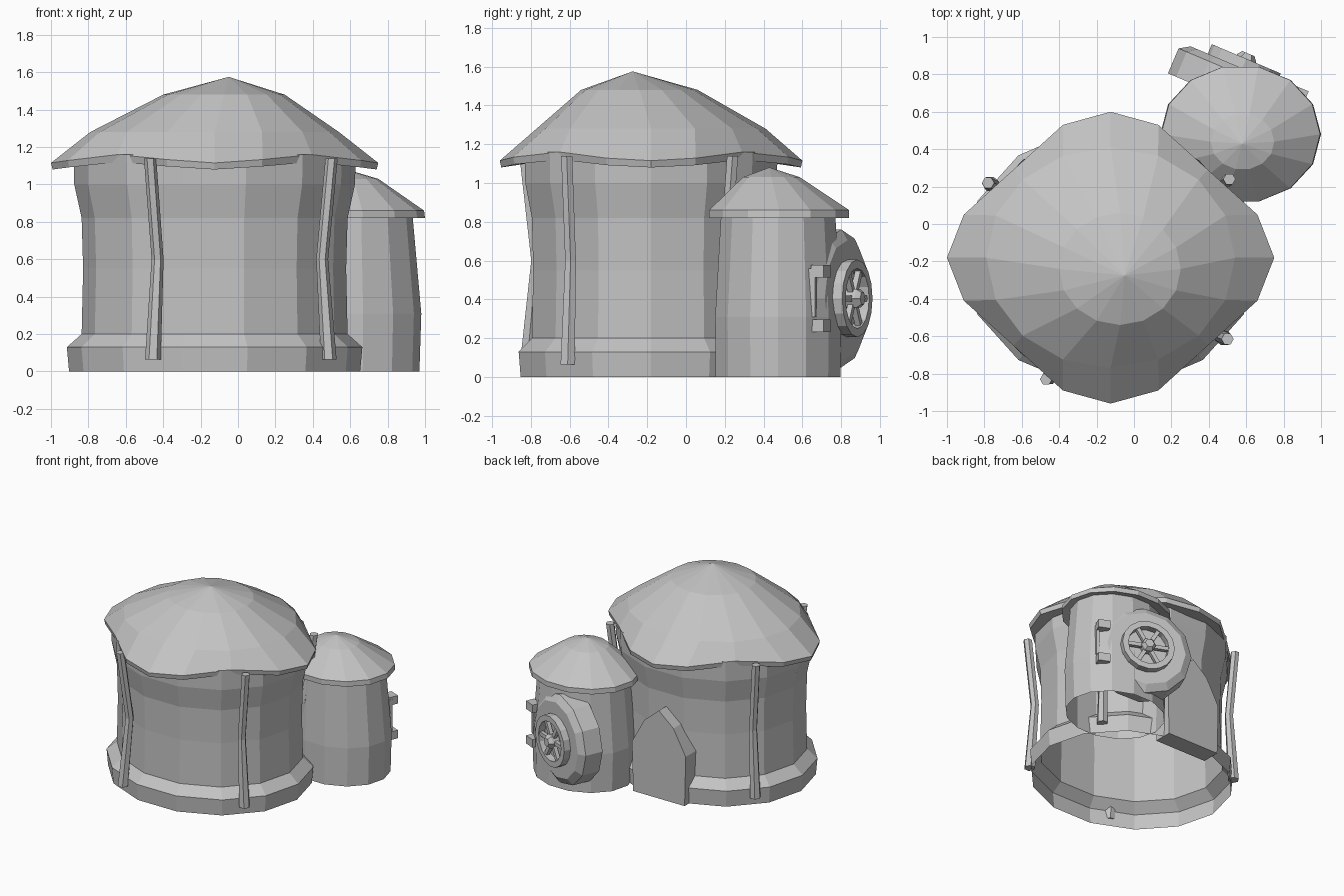
import bpy, bmesh
from math import sin, cos, pi, atan2
from mathutils import Matrix, Vector

cube = bpy.data.objects.get("Cube")
if cube:
    bpy.data.objects.remove(cube)

stone = bpy.data.materials.new("plain grey")
stone.use_nodes = True
grey = (0.55, 0.55, 0.55, 1)
stone.diffuse_color = grey
stone.node_tree.nodes["Principled BSDF"].inputs["Base Color"].default_value = grey


def finish(name, bm, matrix=None):
    bmesh.ops.recalc_face_normals(bm, faces=bm.faces)
    mesh = bpy.data.meshes.new(name)
    bm.to_mesh(mesh)
    bm.free()
    mesh.materials.append(stone)
    ob = bpy.data.objects.new(name, mesh)
    bpy.context.collection.objects.link(ob)
    if matrix is not None:
        ob.matrix_world = matrix
    return ob


def loft(name, rings, caps=(False, False), closed=False, matrix=None):
    """Skin a list of point rings; a single-point ring becomes an apex."""
    bm = bmesh.new()
    loops = [[bm.verts.new(p) for p in ring] for ring in rings]
    pairs = list(zip(loops, loops[1:]))
    if closed:
        pairs.append((loops[-1], loops[0]))
    for a, b in pairs:
        n = len(a)
        for i in range(n):
            j = (i + 1) % n
            if len(b) == 1:
                bm.faces.new((a[i], a[j], b[0]))
            else:
                bm.faces.new((a[i], a[j], b[j], b[i]))
    if caps[0]:
        bm.faces.new(loops[0])
    if caps[1]:
        bm.faces.new(loops[-1])
    return finish(name, bm, matrix)


def oval(cx, cy, rx, ry, z, n=14):
    return [(cx + rx * cos(2 * pi * i / n), cy + ry * sin(2 * pi * i / n), z)
            for i in range(n)]


def box(name, size, matrix):
    bm = bmesh.new()
    bmesh.ops.create_cube(bm, size=1, matrix=Matrix.Diagonal((*size, 1)))
    return finish(name, bm, matrix)


# Main tower wall: open shell with a flared foot
MX, MY = -0.125, -0.18
profile = [(0.985, 0), (1, 0.13), (0.9, 0.2), (0.89, 0.55), (0.9, 0.82), (0.95, 1.0), (0.955, 1.16)]
loft("main_wall", [oval(MX, MY, 0.79 * s, 0.7 * s, z) for s, z in profile])

# Main roof: squarish rim raised at the four corners, off-centre tip
quarter = [(0.875, 0), (0.785, 0.23), (0.52, 0.47), (0.255, 0.71)]
rim = quarter + [(0, 0.78)] + [(-x, y) for x, y in quarter[:0:-1]]
rim += [(-x, -y) for x, y in rim]


def rim_ring(scale, z, wave):
    return [(MX + x * scale, MY + y * scale, z + wave * sin(2 * atan2(y, x)) ** 2)
            for x, y in rim]


loft("main_roof", [
    rim_ring(0.82, 1.1, 0.04),
    rim_ring(0.99, 1.08, 0.04),
    rim_ring(1, 1.115, 0.045),
    oval(MX, MY, 0.665, 0.59, 1.28, 16),
    oval(-0.075, -0.24, 0.325, 0.3, 1.48, 16),
    [(-0.05, -0.275, 1.575)]])

# Small tower
SX, SY = 0.58, 0.475
loft("small_wall", [oval(SX, SY, rx, ry, z) for rx, ry, z in
                    [(0.39, 0.33, 0), (0.4, 0.333, 0.31), (0.35, 0.3, 0.87)]])
loft("small_roof", [
    oval(0.57, 0.48, 0.35, 0.29, 0.84),
    oval(0.57, 0.48, 0.43, 0.37, 0.82),
    oval(0.57, 0.48, 0.425, 0.37, 0.86),
    oval(0.58, 0.44, 0.17, 0.15, 1.03),
    [(0.58, 0.43, 1.08)]])

# Bent posts holding the main roof
posts = {"front_right_post": [(-0.47, -0.83), (-0.43, -0.77), (-0.455, -0.82)],
         "front_left_post": [(0.5, -0.615), (0.45, -0.595), (0.485, -0.61)],
         "back_left_post": [(0.51, 0.24), (0.46, 0.2), (0.5, 0.235)],
         "back_right_post": [(-0.78, 0.22), (-0.74, 0.2), (-0.77, 0.215)]}
for name, path in posts.items():
    loft(name, [oval(x, y, r, r, z, 6) for (x, y), z, r in
                zip(path, (1.14, 0.6, 0.065), (0.033, 0.032, 0.042))], (True, True))

# Pointed doorway panel at the back of the main tower
half = [(0.23, 0), (0.24, 0.4), (0.13, 0.6)]
arch = half + [(0, 0.71)] + [(-x, z) for x, z in reversed(half)]
loft("arched_doorway", [[(MX + x, y, z) for x, z in arch] for y in (0.38, 0.525)], (True, True))

# Round hatch: local z points out of the door, local y points up
out = Vector((0.39, 0.92, 0)).normalized()
up = Vector((0, 0, 1))
side = up.cross(out)
hatch = Matrix((side, up, out)).transposed().to_4x4()
hatch.translation = (0.567, 0.805, 0.405)


def disc(r, z, n=12):
    return oval(0, 0, r, r, z, n)


loft("hatch_door", [disc(0.355, -0.15), disc(0.355, -0.005), disc(0.3, 0.03)],
     (True, True), matrix=hatch)
loft("hatch_wheel", [disc(r, z, 16) for r, z in
                     [(0.2, 0.02), (0.2, 0.085), (0.155, 0.085), (0.155, 0.02)]],
     closed=True, matrix=hatch)
loft("wheel_hub", [disc(0.055, 0.02, 6), disc(0.055, 0.09, 6), disc(0.035, 0.115, 6)],
     (True, True), matrix=hatch)
for i in range(6):
    box("wheel_spoke_%d" % (i + 1), (0.13, 0.03, 0.03),
        hatch @ Matrix.Rotation(i * pi / 3, 4, "Z") @ Matrix.Translation((0.105, 0, 0.06)))

# Hinges on the model's left edge of the hatch (local x sign follows the side axis)
sx = 1 if side.x > 0 else -1
for label, h in (("lower", -0.14), ("upper", 0.14)):
    box(label + "_hinge", (0.09, 0.065, 0.07), hatch @ Matrix.Translation((sx * 0.33, h, 0.02)))
box("hinge_bar", (0.025, 0.25, 0.035), hatch @ Matrix.Translation((sx * 0.365, 0.03, -0.01)))
